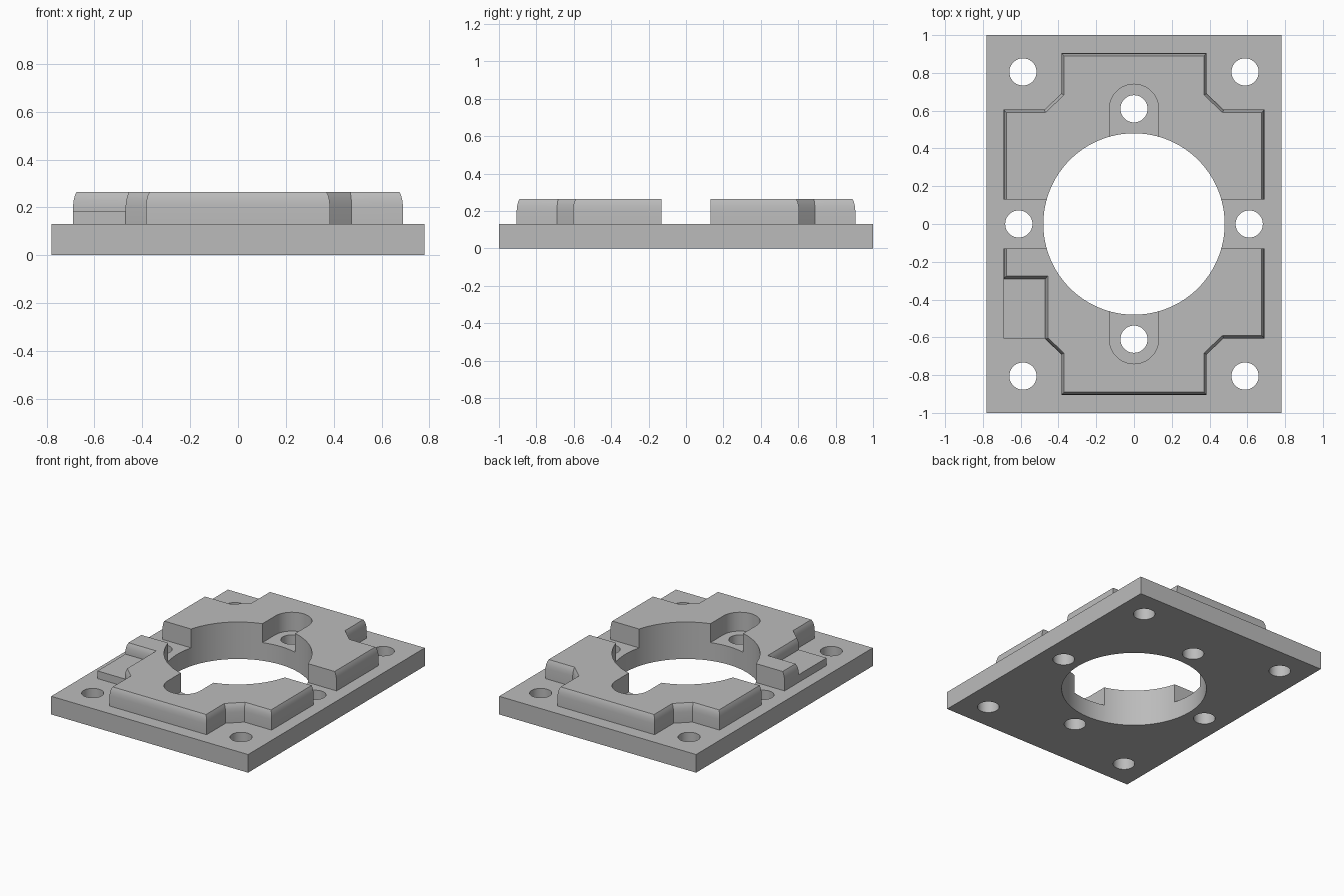
import bpy, bmesh, math
from mathutils import Vector

old = bpy.data.objects.get("Cube")
if old:
    bpy.data.objects.remove(old, do_unlink=True)

PLATE_TOP, BLOCK_TOP, SHELF_TOP = 0.13, 0.265, 0.185
BURIED = 0.08          # depth to which raised parts sink into the plate
GAP = 0.13             # half width of the cross channel
HOLE = 0.072

grey = bpy.data.materials.new("plain grey")
grey.use_nodes = True
COLOUR = (0.5, 0.5, 0.5, 1)
grey.diffuse_color = COLOUR
grey.node_tree.nodes["Principled BSDF"].inputs["Base Color"].default_value = COLOUR


def finish(name, bm):
    bmesh.ops.recalc_face_normals(bm, faces=bm.faces)
    mesh = bpy.data.meshes.new(name)
    bm.to_mesh(mesh)
    bm.free()
    mesh.materials.append(grey)
    obj = bpy.data.objects.new(name, mesh)
    bpy.context.collection.objects.link(obj)
    return obj


def inset(points, d):
    """Offset a counter-clockwise outline inwards with mitred corners."""
    result = []
    for i, p in enumerate(points):
        a = (p - points[i - 1]).normalized()
        b = (points[(i + 1) % len(points)] - p).normalized()
        n1, n2 = Vector((-a.y, a.x)), Vector((-b.y, b.x))
        result.append(p + (n1 + n2) * d / (1 + n1.dot(n2)))
    return result


def loft(name, outline, levels):
    """Stack insets of an outline at the given (height, inset) levels."""
    bm = bmesh.new()
    points = [Vector(p) for p in outline]
    rings = [[bm.verts.new((p.x, p.y, z)) for p in inset(points, d)]
             for z, d in levels]
    for low, high in zip(rings, rings[1:]):
        for i in range(len(low)):
            bm.faces.new((low[i - 1], low[i], high[i], high[i - 1]))
    bm.faces.new(rings[0][::-1])
    bm.faces.new(rings[-1])
    return finish(name, bm)


def box(name, x0, x1, y0, y1, z0, z1):
    return loft(name, [(x0, y0), (x1, y0), (x1, y1), (x0, y1)], [(z0, 0), (z1, 0)])


def arc(cx, cy, r, start, end, n):
    return [(cx + r * math.cos(start + (end - start) * i / n),
             cy + r * math.sin(start + (end - start) * i / n)) for i in range(n + 1)]


def cylinder(name, cx, cy, r, n):
    return loft(name, arc(cx, cy, r, 0, math.tau, n)[:-1], [(-0.1, 0), (0.5, 0)])


def combine(target, tool, operation):
    """Apply a boolean and discard the tool."""
    mod = target.modifiers.new("boolean", 'BOOLEAN')
    mod.operation, mod.solver, mod.object = operation, 'EXACT', tool
    bpy.context.view_layer.update()
    graph = bpy.context.evaluated_depsgraph_get()
    mesh = bpy.data.meshes.new_from_object(target.evaluated_get(graph))
    target.modifiers.clear()
    target.data = mesh
    bpy.data.objects.remove(tool, do_unlink=True)


# Base plate
plate = box("mounting_plate", -0.78, 0.78, -1, 1, 0, PLATE_TOP)

# Raised block with softened upper rim and a notch at the front right
corner = [(0.385, 0.905), (0.385, 0.69), (0.475, 0.605), (0.69, 0.605)]
outline = [(x, -y) for x, y in corner] + corner[::-1]
outline += [(-x, y) for x, y in corner]
outline += [(-0.69, -0.29), (-0.47, -0.29), (-0.47, -0.61)]
outline += [(-x, -y) for x, y in corner[1::-1]]
block = loft("raised_block", outline,
             [(BURIED, 0), (0.205, 0), (0.23, 0.003), (0.25, 0.008), (BLOCK_TOP, 0.015)])

# Cross channel and the two round-ended pockets
combine(block, box("channel_cutter", -1, 1, -GAP, GAP, 0, 0.5), 'DIFFERENCE')
for s in (1, -1):
    start = 0 if s > 0 else math.pi
    pocket = arc(0, s * 0.61, 0.13, start, start + math.pi, 32)
    pocket += [(-s * 0.13, s * 0.05), (s * 0.13, s * 0.05)]
    combine(block, loft("pocket_cutter", pocket, [(0, 0), (0.5, 0)]), 'DIFFERENCE')

# Join block and low shelf to the plate
combine(plate, block, 'UNION')
combine(plate, box("shelf", -0.69, -0.45, -0.605, -0.28, BURIED, SHELF_TOP), 'UNION')

# Central bore and screw holes
combine(plate, cylinder("bore_cutter", 0, 0, 0.48, 128), 'DIFFERENCE')
holes = [(sx * 0.588, sy * 0.805) for sx in (-1, 1) for sy in (-1, 1)]
holes += [(0.61, 0), (-0.61, 0), (0, 0.61), (0, -0.61)]
for x, y in holes:
    combine(plate, cylinder("hole_cutter", x, y, HOLE, 48), 'DIFFERENCE')

# Smooth the curved walls, keep the machined edges crisp
bpy.ops.object.select_all(action='DESELECT')
plate.select_set(True)
bpy.context.view_layer.objects.active = plate
bpy.ops.object.shade_smooth_by_angle(angle=math.radians(30))
